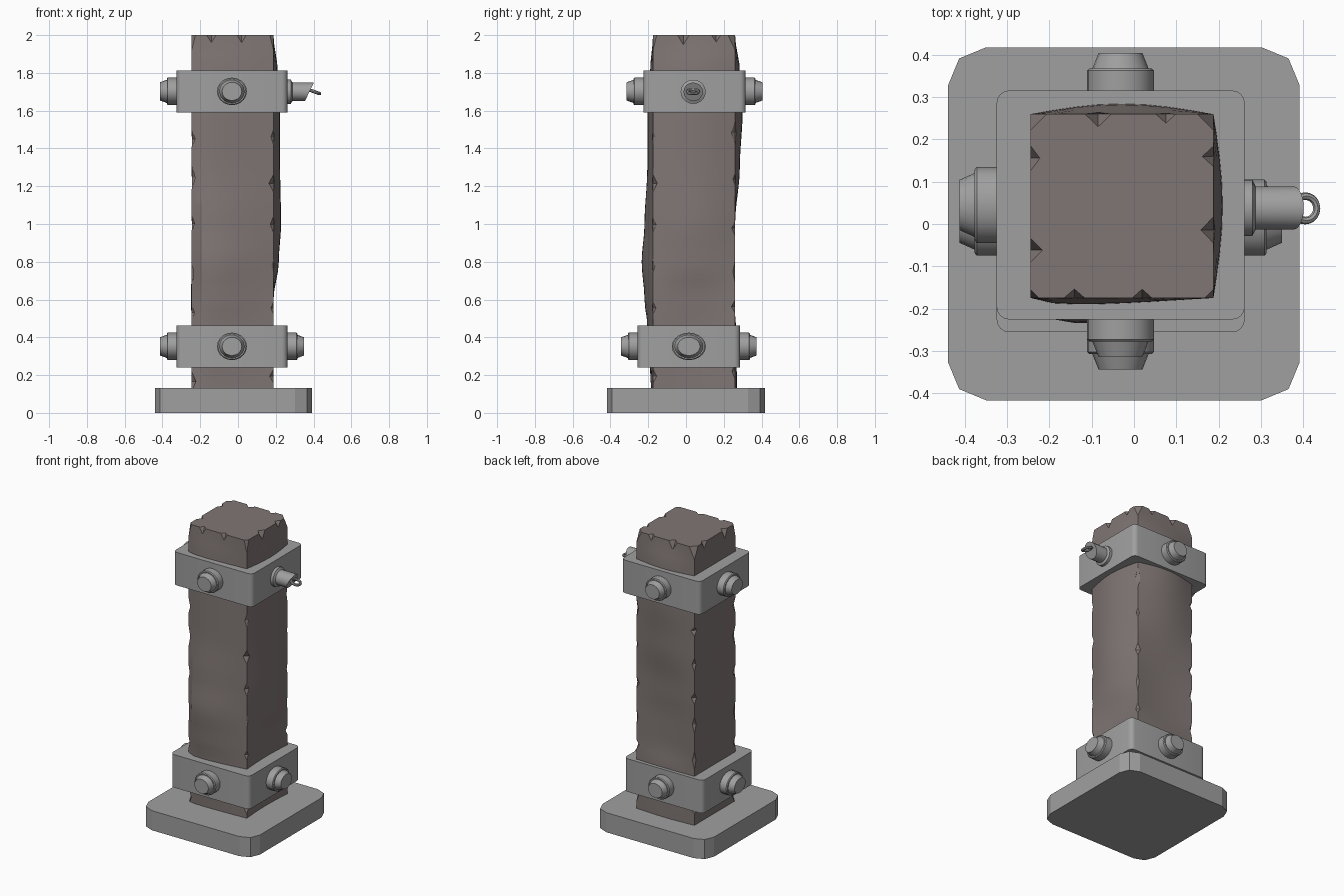
import bpy, bmesh, math, random
from mathutils import Matrix, Vector

random.seed(4)
old = bpy.data.objects.get("Cube")
if old:
    bpy.data.objects.remove(old, do_unlink=True)


def material(name, rgb):
    m = bpy.data.materials.new(name)
    m.use_nodes = True
    m.diffuse_color = (*rgb, 1)
    m.node_tree.nodes["Principled BSDF"].inputs["Base Color"].default_value = (*rgb, 1)
    return m


METAL = material("grey metal", (0.35, 0.35, 0.35))
WOOD = material("weathered brown", (0.215, 0.182, 0.175))


def finish(name, bm, mat):
    bmesh.ops.recalc_face_normals(bm, faces=bm.faces)
    me = bpy.data.meshes.new(name)
    bm.to_mesh(me)
    bm.free()
    ob = bpy.data.objects.new(name, me)
    bpy.context.collection.objects.link(ob)
    me.materials.append(mat)
    return ob


def smooth(ob, angle=30):
    bpy.ops.object.select_all(action='DESELECT')
    ob.select_set(True)
    bpy.context.view_layer.objects.active = ob
    bpy.ops.object.shade_smooth_by_angle(angle=math.radians(angle))


# Box with rounded vertical corners
def rounded_box(name, x, y, z, radius, segments):
    bm = bmesh.new()
    size = (x[1] - x[0], y[1] - y[0], z[1] - z[0])
    mid = Vector((sum(x), sum(y), sum(z))) / 2
    bmesh.ops.create_cube(bm, size=1, matrix=Matrix.Translation(mid) @ Matrix.Diagonal((*size, 1)))
    upright = [e for e in bm.edges if abs(e.verts[0].co.z - e.verts[1].co.z) > 0.01]
    bmesh.ops.bevel(bm, geom=upright, offset=radius, segments=segments, profile=0.5, affect='EDGES')
    return finish(name, bm, METAL)


# Turned part: rings of (radius, height) along an outward direction
def turned(profile, place, direction, wide, tall, sides=20):
    out = Vector(direction)
    across = Vector((0, 0, 1)).cross(out)
    bm = bmesh.new()
    rings = []
    for r, h in profile:
        ring = []
        for i in range(sides):
            a = 2 * math.pi * i / sides
            ring.append(bm.verts.new(Vector(place) + out * h + across * (r * wide * math.cos(a))
                                     + Vector((0, 0, r * tall * math.sin(a)))))
        rings.append(ring)
    for a, b in zip(rings, rings[1:]):
        for i in range(sides):
            j = (i + 1) % sides
            bm.faces.new((a[i], a[j], b[j], b[i]))
    bm.faces.new(rings[0])
    bm.faces.new(rings[-1])
    return bm


# Base plate
rounded_box("base_plate", (-0.44, 0.392), (-0.417, 0.418), (0, 0.132), 0.09, 2)

# Collars and their bolts
BOLT = [(1, -0.02), (1, 0.047), (0.93, 0.052), (0.84, 0.052), (0.66, 0.088)]
CX = -0.032
for label, cy, z0 in (("lower", 0.015, 0.24), ("upper", 0.045, 1.59)):
    smooth(rounded_box(label + "_collar", (-0.325, 0.262), (cy - 0.271, cy + 0.271),
                       (z0, z0 + 0.222), 0.03, 4))
    zc = z0 + 0.112
    spots = [("front", (CX, cy - 0.271, zc), (0, -1, 0), 0.079),
             ("back", (CX, cy + 0.271, zc), (0, 1, 0), 0.079),
             ("right", (-0.325, cy, zc), (-1, 0, 0), 0.09)]
    if label == "lower":
        spots.append(("left", (0.262, cy, zc), (1, 0, 0), 0.09))
    for side, place, direction, wide in spots:
        smooth(finish(f"{label}_{side}_bolt", turned(BOLT, place, direction, wide, 0.073), METAL))

# Broken peg with a slanted end, and its small ring
PEG = [(1.3, -0.02), (1.3, 0.018), (1, 0.026), (1, 0.1)]
bm = turned(PEG, (0.262, 0.038, 1.7), (1, 0, 0), 0.051, 0.049)
for v in bm.verts:
    if v.co.x > 0.33:
        v.co.x = 0.378 + (v.co.z - 1.7) * 0.48
smooth(finish("broken_peg", bm, METAL))
bpy.ops.mesh.primitive_torus_add(major_radius=0.029, minor_radius=0.009, major_segments=20,
                                 minor_segments=8, location=(0.405, 0.037, 1.7),
                                 rotation=(0, math.radians(20), 0))
ring = bpy.context.object
ring.name = "peg_ring"
ring.data.materials.append(METAL)
smooth(ring)

# Post: a square column whose sides bulge differently with height
X0, X1, Y0, Y1 = -0.245, 0.188, -0.175, 0.26
LEVELS = [0.1, 0.46, 0.6, 0.8, 1.0, 1.3, 1.6, 1.81, 2.0]
BULGE = {
    "front": [0.01, 0.03, 0.045, 0.06, 0.045, 0.03, 0.03, 0.015, 0],
    "left": [-0.01, -0.01, 0.0, 0.028, 0.04, 0.035, 0.035, 0.022, 0],
    "back": [0.01, 0.005, -0.01, -0.01, 0.0, 0.025, 0.04, 0.025, 0],
    "right": [0, 0, 0.004, 0, -0.006, -0.01, -0.005, 0, 0]}


def bulge(side, t, z):
    k = max(i for i in range(len(LEVELS) - 1) if LEVELS[i] <= z + 1e-6)
    f = (z - LEVELS[k]) / (LEVELS[k + 1] - LEVELS[k])
    f = f * f * (3 - 2 * f)
    amount = BULGE[side][k] * (1 - f) + BULGE[side][k + 1] * f
    return amount * math.sin(math.pi * (t ** 0.55 if side == "front" else t))


def surface(side, t, z):
    b = bulge(side, t, z)
    x, y = X0 + (X1 - X0) * t, Y0 + (Y1 - Y0) * t
    return Vector({"front": (x, Y0 - b, z), "left": (X1 + b, y, z),
                   "back": (X0 + X1 - x, Y1 + b, z), "right": (X0 - b, Y0 + Y1 - y, z)}[side])


STEPS, ROWS = 8, 38
bm = bmesh.new()
rows = [[bm.verts.new(surface(s, i / STEPS, 0.1 + 1.9 * r / ROWS)) for s in BULGE for i in range(STEPS)]
        for r in range(ROWS + 1)]
for a, b in zip(rows, rows[1:]):
    for i in range(len(a)):
        j = (i + 1) % len(a)
        bm.faces.new((a[i], a[j], b[j], b[i]))
bm.faces.new(rows[0])
bm.faces.new(rows[-1])
post = finish("post", bm, WOOD)

# Chips: diamond cutters set on the top rim and the upright edges
cut = bmesh.new()


def chip(place, sx, sy, sz):
    tips = [cut.verts.new(Vector(place) + Vector(d) * s)
            for s in (1, -1) for d in ((sx, 0, 0), (0, sy, 0), (0, 0, sz))]
    bmesh.ops.convex_hull(cut, input=tips)


RIM = {"front": (0.24, 0.61), "left": (0.37, 0.77), "back": (0.26, 0.63), "right": (0.24, 0.74)}
for side, spots in RIM.items():
    for t in spots:
        along, deep = random.uniform(0.022, 0.032), random.uniform(0.02, 0.032)
        sx, sy = (along, deep) if side in ("front", "back") else (deep, along)
        chip(surface(side, t, 2.0), sx, sy, random.uniform(0.03, 0.065))
for side in BULGE:
    corner = surface(side, 0, 2.0)
    w = 0.038 if side in ("back", "right") else 0.02
    chip(corner, w, w, 0.08)
    for z in (0.2, 0.53, 0.77, 1.0, 1.24, 1.45):
        d = random.uniform(0.012, 0.028)
        corner = surface(side, 0, z + random.uniform(-0.04, 0.04))
        chip(corner, d, d, random.uniform(0.03, 0.07))
cutter = finish("chip_cutter", cut, WOOD)
cutter.hide_render = True

mod = post.modifiers.new("chips", 'BOOLEAN')
mod.operation = 'DIFFERENCE'
mod.solver = 'EXACT'
mod.object = cutter
bpy.context.view_layer.objects.active = post
bpy.ops.object.modifier_apply(modifier=mod.name)
bpy.data.objects.remove(cutter, do_unlink=True)
smooth(post, 25)
